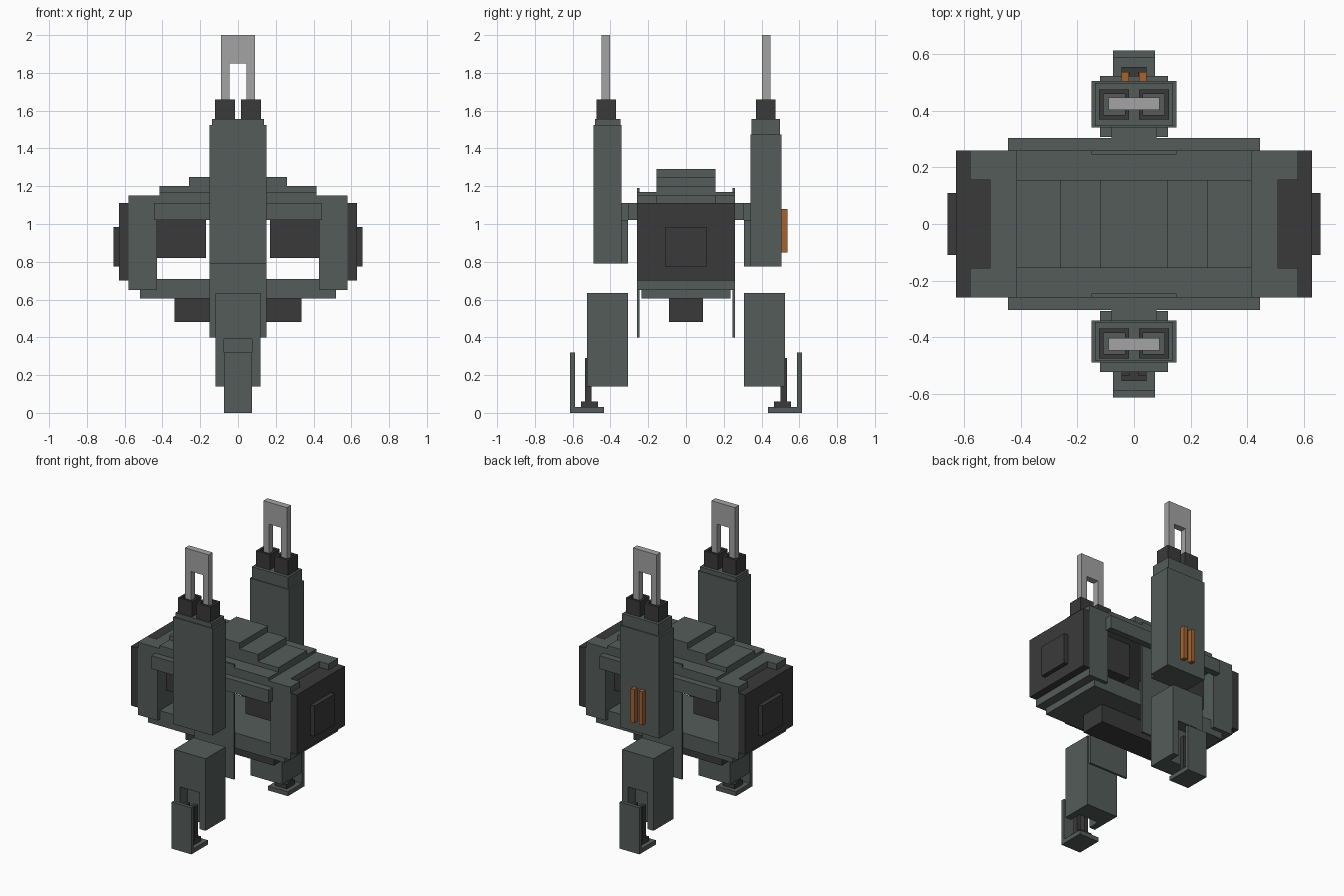
import bpy
import bmesh
from mathutils import Vector

cube = bpy.data.objects.get("Cube")
if cube:
    bpy.data.objects.remove(cube, do_unlink=True)


def material(name, r, g, b):
    m = bpy.data.materials.new(name)
    m.use_nodes = True
    m.diffuse_color = (r, g, b, 1)
    bsdf = next(n for n in m.node_tree.nodes if n.type == 'BSDF_PRINCIPLED')
    bsdf.inputs["Base Color"].default_value = (r, g, b, 1)
    return m


GREY = material("green grey", 0.089, 0.107, 0.1)
DARK = material("charcoal", 0.042, 0.042, 0.042)
LIGHT = material("light grey", 0.366, 0.366, 0.366)
COPPER = material("copper", 0.376, 0.127, 0.03)


def part(name, mat, *boxes):
    """One object made of boxes given as (x0, x1, y0, y1, z0, z1)."""
    bm = bmesh.new()
    for b in boxes:
        x, y, z = sorted(b[0:2]), sorted(b[2:4]), sorted(b[4:6])
        made = bmesh.ops.create_cube(bm, size=1)["verts"]
        for v in made:
            v.co = Vector([a[0] if c < 0 else a[1] for a, c in zip((x, y, z), v.co)])
    mesh = bpy.data.meshes.new(name)
    bm.to_mesh(mesh)
    bm.free()
    mesh.materials.append(mat)
    obj = bpy.data.objects.new(name, mesh)
    bpy.context.collection.objects.link(obj)
    return obj


# Body: floor, roof and stepped roof plates
part("body_floor", GREY, (-.52, .52, -.235, .235, .605, .71))
part("body_roof", GREY, (-.43, .43, -.26, .26, 1.06, 1.15))
part("roof_plate_wide", GREY, (-.415, .415, -.26, .26, 1.15, 1.17))
for name, x, z0, z1 in (("lower", .415, 1.17, 1.2), ("middle", .26, 1.2, 1.25),
                        ("upper", .12, 1.25, 1.29)):
    part("roof_step_" + name, GREY, (-x, x, -.155, .155, z0, z1))
part("keel", DARK, (-.335, .335, -.09, .09, .48, .605))

# Body ends: notched grey blocks, dark caps and core boxes
for side, s in (("left", 1), ("right", -1)):
    part(side + "_end_block", GREY,
         (s * .43, s * .51, -.26, .26, .65, 1.15),
         (s * .51, s * .58, -.26, -.155, .65, 1.15),
         (s * .51, s * .58, .155, .26, .65, 1.15),
         (s * .51, s * .58, -.155, .155, .65, .72))
    part(side + "_end_cap", DARK,
         (s * .58, s * .63, -.26, .26, .7, 1.11),
         (s * .51, s * .58, -.155, .155, .72, 1.11))
    part(side + "_cap_button", DARK, (s * .63, s * .66, -.11, .11, .775, .985))
    part(side + "_core_box", DARK, (s * .17, s * .43, -.16, .16, .82, 1.06))

# Each limb is laid out along d, which points outward at front or back
for end, d in (("front", -1), ("back", 1)):
    outer, top, bottom = (.49, 1.525, .79) if d < 0 else (.505, 1.475, .775)
    part(end + "_shield_plate", GREY, (-.15, .15, d * .245, d * .26, .4, 1.19))
    part(end + "_cross_bar", GREY, (-.445, .445, d * .26, d * .305, 1.02, 1.11))
    part(end + "_arm_joint", GREY, (-.08, .08, d * .305, d * .345, 1.02, 1.11))

    # Upper arm
    part(end + "_arm", GREY, (-.15, .15, d * .342, d * outer, bottom, top),
         (-.12, .12, d * .308, d * .342, bottom, 1.02))
    part(end + "_arm_top", GREY, (-.138, .138, d * .347, d * (outer - .007), top, 1.555))

    # Hollow sockets holding a fork-shaped prong
    for side, s in (("left", 1), ("right", -1)):
        part(f"{end}_{side}_socket", DARK,
             (s * .017, s * .032, d * .37, d * .475, 1.555, 1.66),
             (s * .108, s * .123, d * .37, d * .475, 1.555, 1.66),
             (s * .032, s * .108, d * .37, d * .385, 1.555, 1.66),
             (s * .032, s * .108, d * .46, d * .475, 1.555, 1.66))
        part(f"{end}_{side}_socket_fill", GREY,
             (s * .032, s * .108, d * .385, d * .46, 1.555, 1.64))
    part(end + "_prong", LIGHT,
         (-.09, .09, d * .403, d * .447, 1.85, 2),
         (-.09, -.045, d * .403, d * .447, 1.62, 1.85),
         (.045, .09, d * .403, d * .447, 1.62, 1.85))

    # Lower leg with a slot on the outer side
    part(end + "_leg", GREY,
         (-.12, .12, d * .308, d * .523, .39, .635),
         (-.12, -.075, d * .308, d * .523, .14, .39),
         (.075, .12, d * .308, d * .523, .14, .39),
         (-.075, .075, d * .308, d * .44, .14, .39))
    part(end + "_leg_rods", DARK,
         (-.045, -.015, d * .5, d * .535, .06, .29),
         (.015, .045, d * .5, d * .535, .06, .29))

    # L-shaped foot
    part(end + "_foot", GREY, (-.075, .075, d * .435, d * .613, 0, .03),
         (-.075, .075, d * .588, d * .613, .03, .32))
    part(end + "_foot_pad", DARK, (-.045, .045, d * .465, d * .555, .03, .06))

# Copper fins on the back arm
part("copper_fins", COPPER, (-.045, -.017, .505, .537, .85, 1.08),
     (.017, .045, .505, .537, .85, 1.08))
